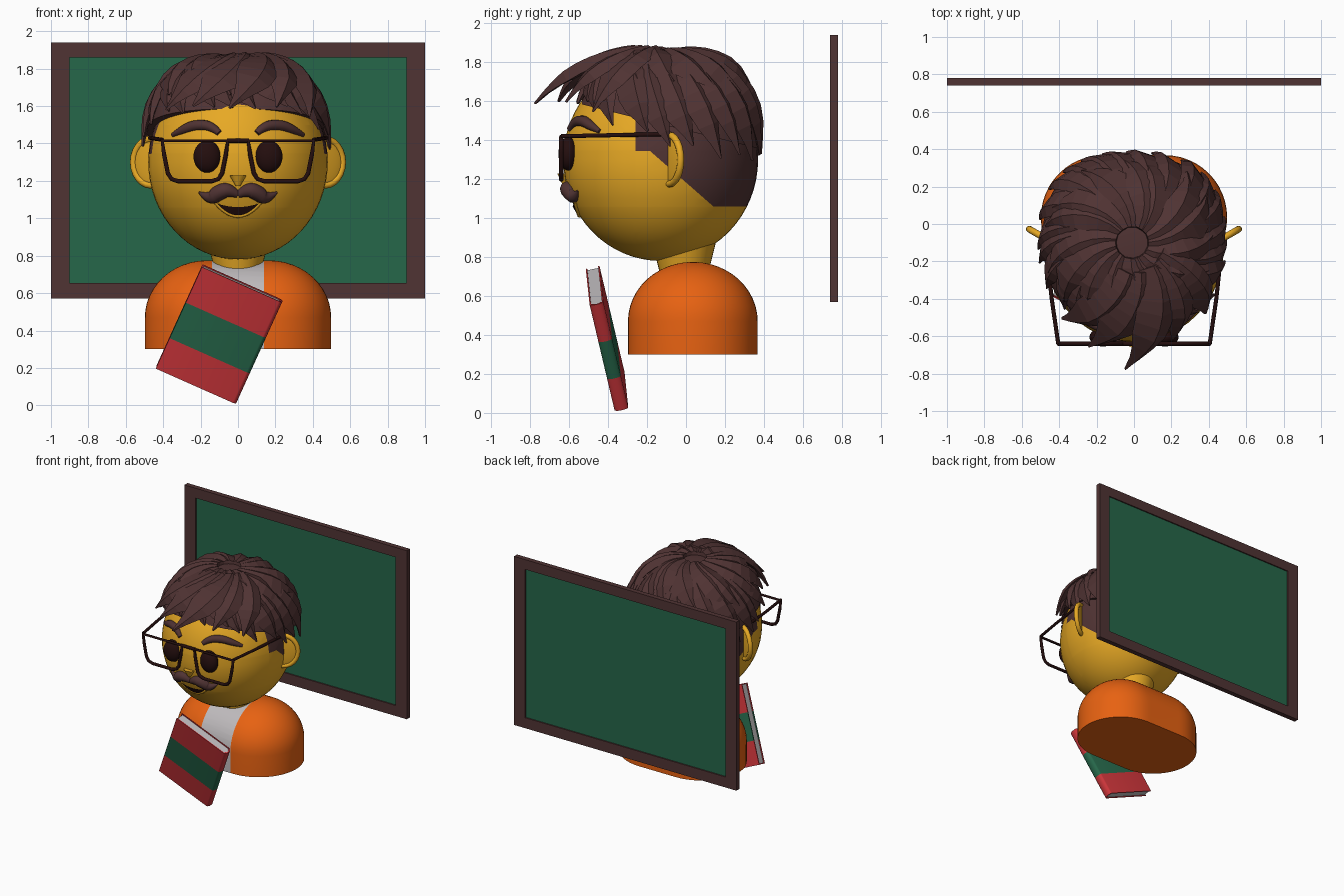
import bpy, bmesh, math, random
from mathutils import Vector, Matrix

random.seed(4)
old = bpy.data.objects.get("Cube")
if old:
    bpy.data.objects.remove(old, do_unlink=True)


def material(name, r, g, b):
    m = bpy.data.materials.new(name)
    m.use_nodes = True
    lin = [(c / 255 / 12.92 if c < 11 else ((c / 255 + 0.055) / 1.055) ** 2.4) for c in (r, g, b)]
    m.diffuse_color = (*lin, 1)
    m.node_tree.nodes["Principled BSDF"].inputs["Base Color"].default_value = (*lin, 1)
    return m


SKIN = material("yellow skin", 238, 174, 38)
BROWN = material("brown hair and wood", 80, 51, 51)
DARK = material("near black", 36, 14, 14)
ORANGE = material("orange cloth", 236, 100, 18)
WHITE = material("off white", 190, 186, 188)
GREEN = material("chalkboard green", 38, 103, 74)
RED = material("red cover", 204, 53, 58)


def finish(name, bm, mats, smooth=None):
    bmesh.ops.recalc_face_normals(bm, faces=bm.faces)
    me = bpy.data.meshes.new(name)
    bm.to_mesh(me)
    bm.free()
    ob = bpy.data.objects.new(name, me)
    bpy.context.collection.objects.link(ob)
    for m in mats:
        me.materials.append(m)
    if smooth:
        bpy.ops.object.select_all(action='DESELECT')
        ob.select_set(True)
        bpy.context.view_layer.objects.active = ob
        bpy.ops.object.shade_smooth_by_angle(angle=math.radians(smooth))
    return ob


def cut(bm, co, no, **kw):
    return bmesh.ops.bisect_plane(bm, geom=bm.verts[:] + bm.edges[:] + bm.faces[:],
                                  plane_co=co, plane_no=no, **kw)


def box(name, lo, hi, mat):
    bm = bmesh.new()
    bmesh.ops.create_cube(bm, size=1)
    for v in bm.verts:
        v.co = Vector([(a + b) / 2 + c * (b - a) for a, b, c in zip(lo, hi, v.co)])
    return finish(name, bm, [mat])


def ellipsoid(name, centre, radii, mat, turn=0, seg=32):
    bm = bmesh.new()
    bmesh.ops.create_uvsphere(bm, u_segments=seg, v_segments=seg // 2, radius=1)
    bm.transform(Matrix.Translation(centre) @ Matrix.Rotation(turn, 4, 'Z') @ Matrix.Diagonal((*radii, 1)))
    return finish(name, bm, [mat], 60)


def tube(name, pts, radius, mat, radii=None, cyclic=False, smooth=False):
    cu = bpy.data.curves.new(name, 'CURVE')
    cu.dimensions = '3D'
    cu.bevel_depth, cu.bevel_resolution, cu.use_fill_caps = radius, 3, True
    sp = cu.splines.new('NURBS' if smooth else 'POLY')
    sp.points.add(len(pts) - 1)
    for i, p in enumerate(pts):
        sp.points[i].co = (*p, 1)
        sp.points[i].radius = radii[i] if radii else 1
    sp.use_cyclic_u = cyclic
    if smooth:
        sp.use_endpoint_u, sp.order_u = True, 3
    cu.materials.append(mat)
    ob = bpy.data.objects.new(name, cu)
    bpy.context.collection.objects.link(ob)
    return ob


# Chalkboard: frame bars around a thin panel
box("board_panel", (-0.91, 0.75, 0.64), (0.91, 0.77, 1.87), GREEN)
for side, s in (("left", 1), ("right", -1)):
    box(side + "_board_frame", (min(s, s * 0.9), 0.74, 0.57), (max(s, s * 0.9), 0.78, 1.94), BROWN)
box("top_board_frame", (-0.9, 0.74, 1.86), (0.9, 0.78, 1.94), BROWN)
box("bottom_board_frame", (-0.9, 0.74, 0.57), (0.9, 0.78, 0.655), BROWN)

# Torso: hull of two domes, with a shirt strip down the front
bm = bmesh.new()
for cx in (-0.165, 0.165):
    for j in range(48):
        a = math.tau * j / 48
        bm.verts.new((cx + 0.333 * math.cos(a), 0.035 + 0.333 * math.sin(a), 0.3))
        for i in range(13):
            e = math.pi / 2 * i / 12
            if i < 12 or j == 0:
                c = 0.333 * math.cos(e)
                bm.verts.new((cx + c * math.cos(a), 0.035 + c * math.sin(a), 0.47 + 0.305 * math.sin(e)))
bmesh.ops.convex_hull(bm, input=bm.verts[:])
for x in (-0.14, 0.14):
    cut(bm, (x, 0, 0), (1, 0, 0))
for f in bm.faces:
    c = f.calc_center_median()
    f.material_index = int(abs(c.x) < 0.14 and c.y < 0.034 and c.z > 0.301)
finish("torso", bm, [ORANGE, WHITE], 40)

# Neck
bm = bmesh.new()
bmesh.ops.create_cone(bm, cap_ends=True, segments=32, radius1=0.125, radius2=0.17, depth=0.18)
bm.transform(Matrix.Translation((0, -0.01, 0.81)))
finish("neck", bm, [SKIN], 40)

# Head, with the close-cropped nape and sideburns coloured by region
HC, HR = Vector((0, -0.13, 1.3)), Vector((0.48, 0.5, 0.52))
bm = bmesh.new()
bmesh.ops.create_uvsphere(bm, u_segments=48, v_segments=32, radius=1)
bm.transform(Matrix.Translation(HC) @ Matrix.Diagonal((*HR, 1)))
slope_co, slope_no = Vector((0, -0.02, 1.2)), Vector((0, 0.14, 0.16)).normalized()
for co, no in (((0, 0, 1.06), (0, 0, 1)), (slope_co, slope_no),
               ((0, -0.26, 0), (0, 1, 0)), ((0, 0, 1.345), (0, 0, 1))):
    cut(bm, co, no)
for f in bm.faces:
    c = f.calc_center_median()
    nape = c.z > 1.06 and (c - slope_co).dot(slope_no) > 0 and c.y > -0.15
    f.material_index = int(nape or (c.z > 1.345 and c.y > -0.26))
finish("head", bm, [SKIN, BROWN], 60)


def on_face(x, z, out=0.0):
    k = 1 - (x / HR.x) ** 2 - ((z - HC.z) / HR.z) ** 2
    return Vector((x, HC.y - HR.y * math.sqrt(max(k, 0)) - out, z))


# Paired features
for side, s in (("left", 1), ("right", -1)):
    ellipsoid(side + "_eye", (s * 0.165, -0.605, 1.33), (0.073, 0.05, 0.086), DARK)
    # Ear: thin dish with a raised rim
    ellipsoid(side + "_ear", (s * 0.46, -0.085, 1.3), (0.115, 0.016, 0.13), SKIN, s * math.radians(30))
    rim = []
    for j in range(24):
        a = math.tau * j / 24
        u = 0.115 * math.cos(a)
        rim.append((s * (0.46 + 0.87 * u), -0.085 + 0.5 * u, 1.3 + 0.125 * math.sin(a)))
    tube(side + "_ear_rim", rim, 0.018, SKIN, cyclic=True)
    brow = [(0.1, 1.455), (0.14, 1.495), (0.23, 1.50), (0.3, 1.47), (0.35, 1.445)]
    tube(side + "_eyebrow", [on_face(s * x, z) for x, z in brow], 0.027, BROWN,
         [0.6, 1, 1.1, 0.9, 0.4], smooth=True)
    tache = [(0.0, 1.125), (0.05, 1.155), (0.1, 1.14), (0.15, 1.1), (0.21, 1.14)]
    tube(side + "_moustache", [on_face(s * x, z, 0.005) for x, z in tache], 0.036, BROWN,
         [0.5, 1.1, 1.2, 1, 0.1], smooth=True)
    # Glasses
    lens = [(0.055, 1.415), (0.065, 1.34), (0.085, 1.24), (0.105, 1.21), (0.14, 1.198), (0.32, 1.198),
            (0.355, 1.21), (0.375, 1.24), (0.395, 1.34), (0.405, 1.415)]
    tube(side + "_lens_rim", [(s * x, -0.64, z) for x, z in lens], 0.012, DARK, cyclic=True)
    tube(side + "_temple", [(s * 0.405, -0.64, 1.42), (s * 0.44, -0.4, 1.425), (s * 0.47, -0.12, 1.43)],
         0.011, DARK)
tube("glasses_bridge", [(-0.06, -0.64, 1.415), (0.06, -0.64, 1.415)], 0.012, DARK)

# Nose: small rounded wedge narrowing downwards
bm = bmesh.new()
bmesh.ops.create_cone(bm, cap_ends=True, segments=20, radius1=0.012, radius2=0.044, depth=0.055)
bm.transform(Matrix.Translation((0, -0.625, 1.2)) @ Matrix.Diagonal((1, 0.8, 1, 1)))
finish("nose", bm, [SKIN], 40)

# Open smile with a lip
bm = bmesh.new()
rows = []
for i in range(17):
    x = -0.115 + 0.23 * i / 16
    q = 1 - (x / 0.115) ** 2
    rows.append([bm.verts.new(on_face(x, 1.08 - d * q, 0.008)) for d in (0.02, 0.045, 0.065)])
for a, b in zip(rows, rows[1:]):
    for k in range(2):
        bm.faces.new((a[k], b[k], b[k + 1], a[k + 1]))
bmesh.ops.remove_doubles(bm, verts=bm.verts, dist=0.0005)
finish("mouth", bm, [DARK], 60)
lip = [(-0.12 + 0.24 * i / 16) for i in range(17)]
tube("lower_lip", [on_face(x, 1.085 - 0.072 * (1 - (x / 0.12) ** 2)) for x in lip], 0.011, SKIN)

# Hair: boxy dome under layers of tapered locks
CC, CR = Vector((-0.01, -0.1, 1.38)), Vector((0.48, 0.465, 0.47))


def scalp(d, k):
    n = sum(abs(c) ** 2.5 for c in d) ** -0.4
    return CC + Vector([c * r * n * k for c, r in zip(d, CR)])


bm = bmesh.new()
bmesh.ops.create_icosphere(bm, subdivisions=4, radius=1)
for v in bm.verts:
    v.co = scalp(v.co.normalized(), 1.0)
r = cut(bm, (0, -0.6, 1.6), (0, 0.25, 1), clear_inner=True)
bmesh.ops.holes_fill(bm, edges=[e for e in bm.edges if e.is_boundary])
finish("hair_dome", bm, [BROWN], 30)


def aim(phi, el):
    p, e = math.radians(phi), math.radians(el)
    return Vector((math.sin(p) * math.cos(e), -math.cos(p) * math.cos(e), math.sin(e)))


def lock(bm, phi0, el0, phi1, el1, width, k0=1.0, k1=1.04, steps=7):
    rings = []
    for i in range(steps + 1):
        t = i / steps
        at = [aim(phi0 + (phi1 - phi0) * q, el0 + (el1 - el0) * q) for q in (t, t + 0.02)]
        k = k0 + (k1 - k0) * t * t
        p, nxt = scalp(at[0], k), scalp(at[1], k)
        n = at[0]
        side = (nxt - p).cross(n).normalized()
        w = width * (0.55 + 1.3 * t * (1 - t)) * min(1, (1.04 - t) * 2.6)
        h = 0.35 * w + 0.005
        rings.append([bm.verts.new(c) for c in
                      (p - side * w, p + n * h - side * w * 0.3, p + side * w, p - n * h)])
    for a, b in zip(rings, rings[1:]):
        for j in range(4):
            bm.faces.new((a[j], a[j - 1], b[j - 1], b[j]))
    bm.faces.new(rings[0])
    bm.faces.new(rings[-1])


bm = bmesh.new()
for i in range(24):
    phi = i * 15 + random.uniform(-4, 4)
    c = math.cos(math.radians(phi))
    end = 6.5 + 17 * c + 4.5 * (2 * c * c - 1) + random.uniform(-4, 3)
    lock(bm, phi - 25, 58, phi, end, random.uniform(0.075, 0.1))
finish("lower_hair_locks", bm, [BROWN])
bm = bmesh.new()
for i in range(15):
    phi = i * 24 + random.uniform(-6, 6)
    lock(bm, phi - 45, 80, phi, 33 + random.uniform(-5, 5), random.uniform(0.11, 0.14), 1.0, 1.05)
finish("upper_hair_locks", bm, [BROWN])
bm = bmesh.new()
for phi0, phi1, el1, width, k1 in ((35, -3, 17, 0.12, 1.48), (10, -22, 20, 0.13, 1.28), (50, 22, 21, 0.11, 1.2),
                                   (-10, -42, 20, 0.12, 1.13), (65, 45, 17, 0.11, 1.1)):
    lock(bm, phi0, 72, phi1, el1, width, 1.05, k1, 9)
finish("fringe_locks", bm, [BROWN])

# Book: banded wrap-around cover and page block, tilted and leaning
up = Vector((0.25, -0.13, 0.55)).normalized()
across = Vector((0.43, 0.02, -0.19))
across = (across - up * across.dot(up)).normalized()
pose = Matrix((across, up, across.cross(up))).transposed().to_4x4()
pose.translation = (-0.1, -0.405, 0.38)
W, H, T = 0.235, 0.305, 0.036
arc = [math.pi / 2 * (1 - i / 4) for i in range(9)]
outer = [(-W, T)] + [(W - 0.02 + 0.02 * math.cos(a), T * math.sin(a)) for a in arc] + [(-W, -T)]
inner = [(min(u, W - 0.02) if abs(n) > 0.025 else u - 0.008, n * 0.8) for u, n in outer]
for name, lo, hi, mat in (("lower", 0, 0.3, RED), ("middle", 0.3, 0.65, GREEN), ("upper", 0.65, 1, RED)):
    bm = bmesh.new()
    ends = [[[bm.verts.new((u, H * (2 * f - 1), n)) for u, n in prof] for prof in (outer, inner)]
            for f in (lo, hi)]
    (o0, i0), (o1, i1) = ends
    for a, b in ((o0, o1), (i0, i1), (o0, i0), (o1, i1)):
        for j in range(len(a) - 1):
            bm.faces.new((a[j], a[j + 1], b[j + 1], b[j]))
    for j in (0, -1):
        bm.faces.new((o0[j], o1[j], i1[j], i0[j]))
    bm.transform(pose)
    finish(name + "_book_cover", bm, [mat], 35)
pages = box("book_pages", (-W + 0.008, -H + 0.006, -T * 0.85), (W - 0.012, H - 0.006, T * 0.85), WHITE)
pages.data.transform(pose)
